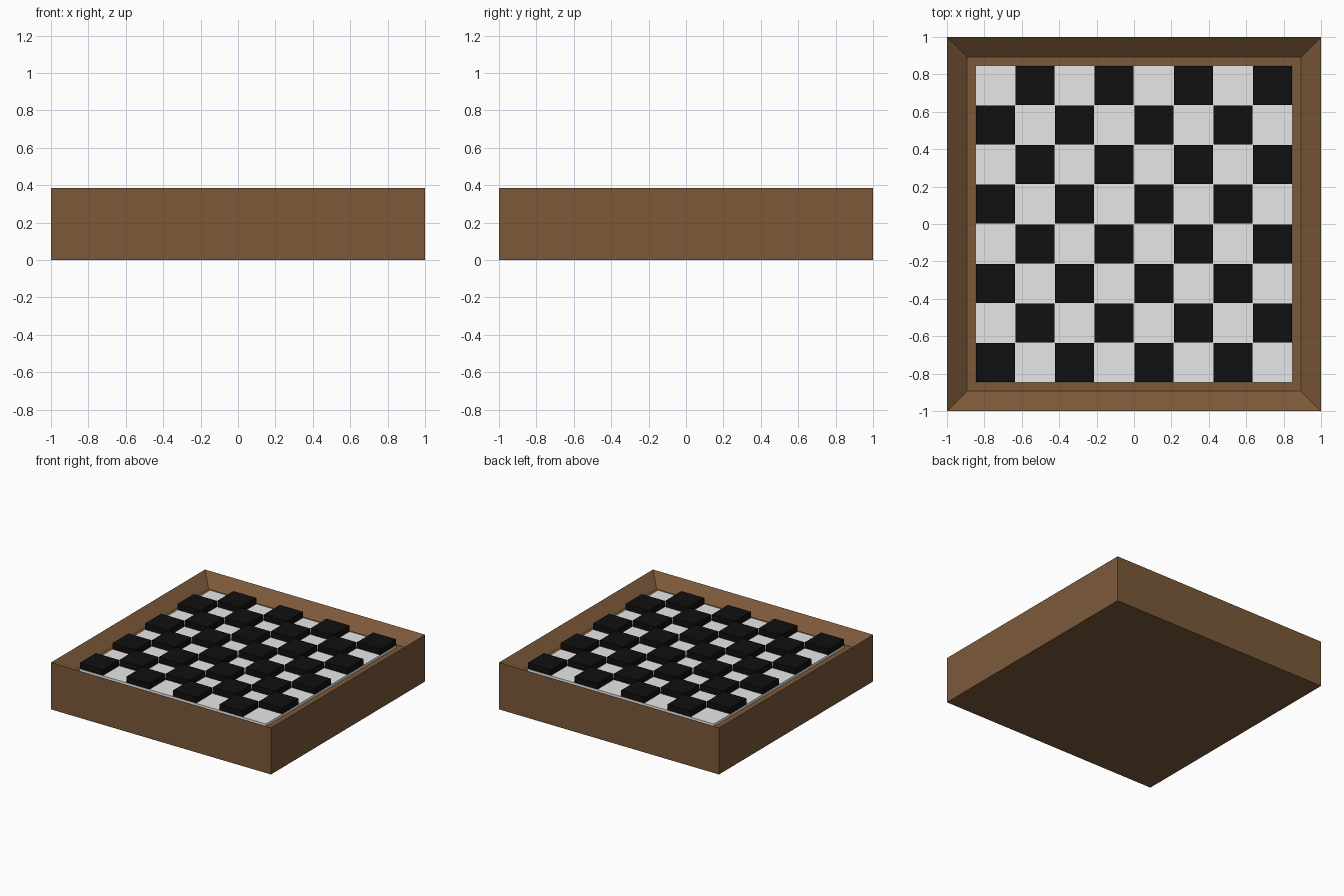
import bpy, bmesh
from mathutils import Matrix

if "Cube" in bpy.data.objects:
    bpy.data.objects.remove(bpy.data.objects["Cube"])

HEIGHT = 0.385      # frame height
INNER = 0.847       # half width of the opening
FLOOR = 0.315       # level of the light squares
RAISED = 0.365      # level of the dark squares
CELL = 2 * INNER / 8
GAP = 0.003


def material(name, rgb):
    m = bpy.data.materials.new(name)
    m.diffuse_color = (*rgb, 1)
    m.use_nodes = True
    m.node_tree.nodes["Principled BSDF"].inputs["Base Color"].default_value = m.diffuse_color
    return m


def add_object(name, bm, mat):
    mesh = bpy.data.meshes.new(name)
    bm.to_mesh(mesh)
    bm.free()
    mesh.materials.append(mat)
    obj = bpy.data.objects.new(name, mesh)
    bpy.context.collection.objects.link(obj)
    return obj


def add_box(bm, x, y, z0, z1, size):
    mat = Matrix.Translation((x, y, (z0 + z1) / 2)) @ Matrix.Diagonal((size, size, z1 - z0, 1))
    return bmesh.ops.create_cube(bm, size=1, matrix=mat)


wood = material("brown wood", (0.20, 0.10, 0.042))
light = material("light square", (0.8, 0.8, 0.8))
dark = material("dark square", (0.005, 0.005, 0.005))

# Wooden tray: a block whose top is inset, then sunk to form the recess
bm = bmesh.new()
add_box(bm, 0, 0, 0, HEIGHT, 2)
top = max(bm.faces, key=lambda f: f.calc_center_median().z)
bmesh.ops.inset_region(bm, faces=[top], thickness=1 - INNER)
bmesh.ops.translate(bm, verts=top.verts, vec=(0, 0, FLOOR - 0.02 - HEIGHT))
add_object("wooden_frame", bm, wood)

# Light playing surface lying in the recess
bm = bmesh.new()
add_box(bm, 0, 0, FLOOR - 0.02, FLOOR, 2 * INNER)
add_object("light_board", bm, light)

# Raised dark squares, starting at the front left corner
bm = bmesh.new()
for row in range(8):
    for col in range(row % 2, 8, 2):
        add_box(bm, (col - 3.5) * CELL, (row - 3.5) * CELL,
                FLOOR - 0.01, RAISED, CELL - GAP)
add_object("dark_squares", bm, dark)
